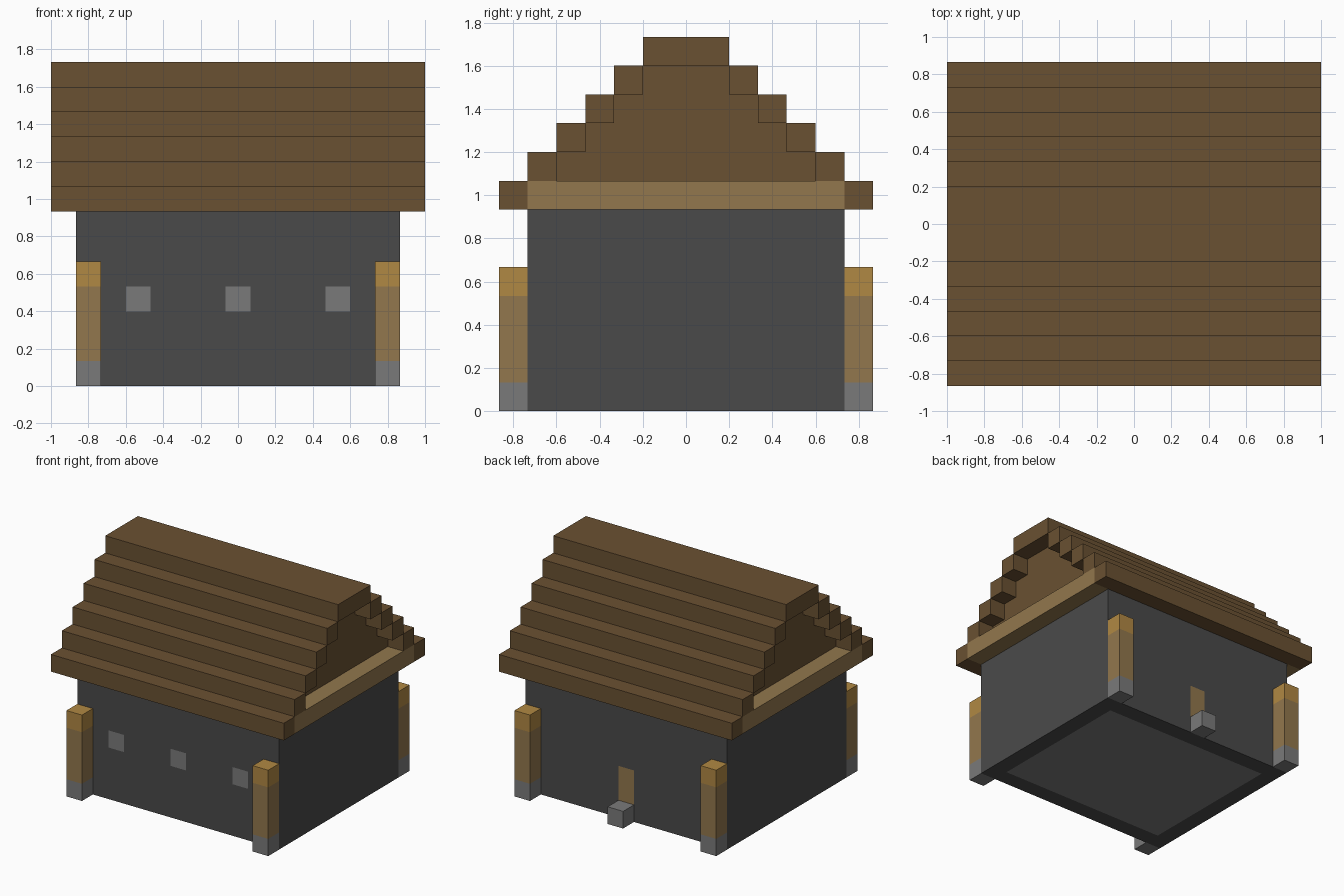
import bpy, bmesh
from mathutils import Vector

cube = bpy.data.objects.get("Cube")
if cube:
    bpy.data.objects.remove(cube, do_unlink=True)

U = 2 / 15  # one building block


def linear(c):
    return c / 12.92 if c <= 0.04045 else ((c + 0.055) / 1.055) ** 2.4


def material(name, hex_code):
    rgb = [linear(int(hex_code[i:i + 2], 16) / 255) for i in (0, 2, 4)]
    mat = bpy.data.materials.new(name)
    mat.use_nodes = True
    mat.diffuse_color = (*rgb, 1)
    bsdf = mat.node_tree.nodes["Principled BSDF"]
    bsdf.inputs["Base Color"].default_value = (*rgb, 1)
    bsdf.inputs["Roughness"].default_value = 0.9
    return mat


roof_wood = material("dark roof wood", "6A5132")
beam_wood = material("light beam wood", "92774D")
lantern = material("golden lantern", "B08843")
dark_stone = material("dark stone", "4A4A4A")
light_stone = material("light stone", "7A7A7A")


def finish(bm, name, mats):
    bmesh.ops.recalc_face_normals(bm, faces=bm.faces)
    bmesh.ops.scale(bm, vec=(U, U, U), verts=bm.verts)
    mesh = bpy.data.meshes.new(name)
    bm.to_mesh(mesh)
    bm.free()
    for m in mats:
        mesh.materials.append(m)
    obj = bpy.data.objects.new(name, mesh)
    bpy.context.collection.objects.link(obj)
    return obj


def box(name, lo, hi, mats, cuts=(), rule=None):
    """Box between two corners in blocks, cut along axes, coloured by a face rule."""
    lo, hi = Vector(lo), Vector(hi)
    bm = bmesh.new()
    bmesh.ops.create_cube(bm, size=1)
    for v in bm.verts:
        v.co = (lo + hi) / 2 + v.co * (hi - lo)
    for axis, places in cuts:
        normal = Vector([float(i == axis) for i in range(3)])
        for p in places:
            bmesh.ops.bisect_plane(bm, geom=bm.verts[:] + bm.edges[:] + bm.faces[:],
                                   plane_co=normal * p, plane_no=normal)
    if rule:
        bm.normal_update()
        for f in bm.faces:
            f.material_index = rule(f.calc_center_median(), f.normal)
    return finish(bm, name, mats)


# Walls with window blocks in front, a door at the back and a stone floor
def wall_rule(c, n):
    if n.z < -0.5:
        return 1 if abs(c.x) < 5.5 and abs(c.y) < 4.5 else 0
    if n.y < -0.5 and 3 < c.z < 4:
        return 1 if any(abs(c.x - w) < 0.5 for w in (-4, 0, 4)) else 0
    if n.y > 0.5 and abs(c.x) < 0.5 and 1 < c.z < 3:
        return 2
    return 0


box("walls", (-6.5, -5.5, 0), (6.5, 5.5, 7), [dark_stone, light_stone, beam_wood],
    [(0, (-5.5, -4.5, -3.5, -0.5, 0.5, 3.5, 4.5, 5.5)),
     (1, (-4.5, 4.5)), (2, (1, 3, 4))], wall_rule)

# Doorstep
box("doorstep", (-0.5, 5.5, 0), (0.5, 6.5, 1), [light_stone])


# Corner posts: stone foot, wooden shaft, lantern on top
def post_rule(c, n):
    return 0 if c.z < 1 else 1 if c.z < 4 else 2


for side, x in (("left", 6), ("right", -6)):
    for end, y in (("front", -6), ("back", 6)):
        box(f"{end}_{side}_post", (x - 0.5, y - 0.5, 0), (x + 0.5, y + 0.5, 5),
            [light_stone, beam_wood, lantern], [(2, (1, 4))], post_rule)

# Eave beams reaching out at both gables
box("eave_beams", (-7.5, -5.5, 7), (7.5, 5.5, 8), [beam_wood])

# Stepped roof rows and ridge
for k in range(5):
    for end, y in (("front", k - 6), ("back", 6 - k)):
        box(f"roof_step_{end}_{k + 1}", (-7.5, y - 0.5, 7 + k), (7.5, y + 0.5, 8 + k), [roof_wood])
box("roof_ridge", (-7.5, -1.5, 12), (7.5, 1.5, 13), [roof_wood])

# Recessed stepped gable: profile extruded along the roof
half = []
for k in range(4):
    half += [(4.5 - k, 8 + k), (4.5 - k, 9 + k)]
profile = half + [(-y, z) for y, z in reversed(half)]
bm = bmesh.new()
face = bm.faces.new([bm.verts.new((-6.5, y, z)) for y, z in profile])
ext = bmesh.ops.extrude_face_region(bm, geom=[face], use_keep_orig=True)
bmesh.ops.translate(bm, vec=(13, 0, 0),
                    verts=[g for g in ext["geom"] if isinstance(g, bmesh.types.BMVert)])
finish(bm, "gable", [roof_wood])
